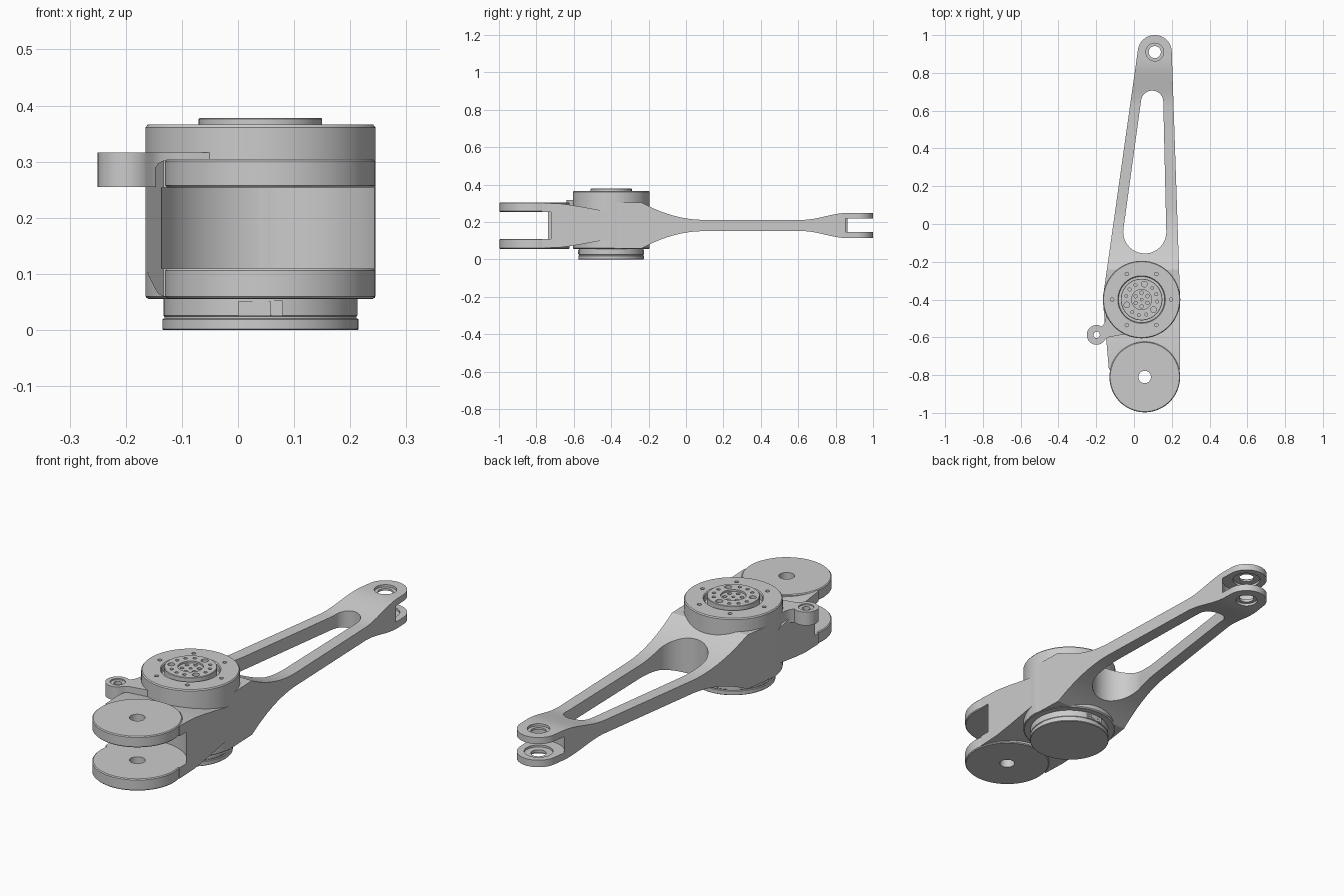
import bpy, bmesh, math
from mathutils import Vector
from mathutils.geometry import convex_hull_2d

if "Cube" in bpy.data.objects:
    bpy.data.objects.remove(bpy.data.objects["Cube"])

HUB = (0.04, -0.40)      # motor axis
FORK = (0.057, -0.81)    # big fork axis
TIP = (0.11, 0.91)       # small fork axis
MID = 0.181              # mid height of arm


def finish(name, bm):
    bmesh.ops.remove_doubles(bm, verts=bm.verts, dist=1e-5)
    bmesh.ops.recalc_face_normals(bm, faces=bm.faces)
    me = bpy.data.meshes.new(name)
    bm.to_mesh(me)
    bm.free()
    ob = bpy.data.objects.new(name, me)
    bpy.context.collection.objects.link(ob)
    return ob


def add_prism(bm, base, offset):
    f = bm.faces.new([bm.verts.new(p) for p in base])
    r = bmesh.ops.extrude_face_region(bm, geom=[f], use_keep_orig=True)
    vs = [g for g in r['geom'] if isinstance(g, bmesh.types.BMVert)]
    bmesh.ops.translate(bm, verts=vs, vec=offset)


def circle(c, r, n=64, a0=0, a1=360):
    full = a1 - a0 == 360
    k = n if full else n - 1
    return [(c[0] + r * math.cos(math.radians(a0 + (a1 - a0) * i / k)),
             c[1] + r * math.sin(math.radians(a0 + (a1 - a0) * i / k))) for i in range(n)]


def hull(c1, r1, c2, r2):
    pts = [Vector(p) for p in circle(c1, r1, 96) + circle(c2, r2, 96)]
    return [tuple(pts[i]) for i in convex_hull_2d(pts)]


def prisms(name, parts):
    """parts: (outline in xy, z0, z1)"""
    bm = bmesh.new()
    for pts, z0, z1 in parts:
        add_prism(bm, [(x, y, z0) for x, y in pts], (0, 0, z1 - z0))
    return finish(name, bm)


def side_prism(name, yz):
    bm = bmesh.new()
    add_prism(bm, [(-0.5, y, z) for y, z in yz], (1, 0, 0))
    return finish(name, bm)


def lathe(name, c, profile, n=96):
    bm = bmesh.new()
    vs = [bm.verts.new((c[0] + r, c[1], z)) for r, z in profile]
    es = [bm.edges.new((vs[i], vs[(i + 1) % len(vs)])) for i in range(len(vs))
          if profile[i][0] + profile[(i + 1) % len(vs)][0] > 0]
    bmesh.ops.spin(bm, geom=vs + es, cent=(c[0], c[1], 0), axis=(0, 0, 1),
                   angle=2 * math.pi, steps=n)
    return finish(name, bm)


def boolean(ob, cutter, op='DIFFERENCE'):
    m = ob.modifiers.new('cut', 'BOOLEAN')
    m.operation, m.object, m.solver = op, cutter, 'EXACT'
    bpy.context.view_layer.objects.active = ob
    bpy.ops.object.modifier_apply(modifier=m.name)
    bpy.data.objects.remove(cutter)


def polar(r, a):
    return (HUB[0] + r * math.cos(math.radians(a)), HUB[1] + r * math.sin(math.radians(a)))


# Long arm: plan outline intersected with the side profile
def half(y):
    if y < 0.1:
        return min(0.124, 0.03 + 0.1 * ((0.1 - y) / 0.35) ** 2)
    t = min(1, max(0, (y - 0.62) / 0.25))
    return 0.03 + 0.038 * t * t * (3 - 2 * t)


ys = ([-0.65, -0.24] + [-0.22 + 0.02 * i for i in range(17)]
      + [0.62 + 0.25 * i / 12 for i in range(13)] + [1.05])
arm = prisms('long_arm', [(hull(HUB, 0.204, TIP, 0.09), 0.0, 0.4)])
boolean(arm, side_prism('arm_profile', [(y, MID + half(y)) for y in ys]
                        + [(y, MID - half(y)) for y in reversed(ys)]), 'INTERSECT')
boolean(arm, prisms('arm_window', [(hull((0.057, -0.042), 0.114, (0.096, 0.647), 0.059), -0.1, 0.5)]))
boolean(arm, prisms('tip_slot', [(circle(TIP, 0.108), 0.145, 0.219)]))
boolean(arm, prisms('tip_bore', [(circle(TIP, 0.032, 48), 0.0, 0.4)]))
boolean(arm, prisms('tip_counterbores', [(circle(TIP, 0.047, 48), 0.238, 0.3),
                                         (circle(TIP, 0.06, 48), 0.136, 0.229),
                                         (circle(TIP, 0.047, 48), 0.08, 0.124)]))

# Web joining the hub to the big fork, tapering towards the hub
web = prisms('fork_web', [(hull(HUB, 0.2045, FORK, 0.186), 0.0, 0.4)])
top = [(-0.77, 0.302), (-0.66, 0.297), (-0.58, 0.285), (-0.42, 0.256)]
boolean(web, side_prism('web_profile', top + [(y, 2 * MID - z) for y, z in reversed(top)]), 'INTERSECT')
boolean(web, prisms('web_slot', [(circle(FORK, 0.206, 128), 0.11, 0.254)]))

# Big fork discs
for name, z0, z1 in (('lower_fork_disc', 0.056, 0.11), ('upper_fork_disc', 0.254, 0.305)):
    lathe(name, FORK, [(0.033, z0), (0.183, z0), (0.187, z0 + 0.004),
                       (0.187, z1 - 0.004), (0.183, z1), (0.033, z1)])

# Hub housing with recess and bolt holes
hub = lathe('hub_housing', HUB, [(0, 0.055), (0.2, 0.055), (0.205, 0.06), (0.205, 0.361), (0.201, 0.366),
                                 (0.126, 0.366), (0.122, 0.362), (0.122, 0.335), (0, 0.335)])
boolean(hub, prisms('hub_holes', [(circle(polar(0.156, 60 * i), 0.009, 20), 0.34, 0.4) for i in range(6)]))

# Output flange with hole pattern
flange = lathe('output_flange', HUB, [(0, 0.33), (0.11, 0.33), (0.11, 0.376), (0.108, 0.378),
                                      (0.053, 0.378), (0.053, 0.37), (0, 0.37)])
holes = []
for i in range(3):
    a = 80 + 120 * i
    holes += [(circle(polar(0.083, a), 0.015, 24), 0.355, 0.4)]
    holes += [(circle(polar(0.083, a + d), 0.008, 16), 0.36, 0.4) for d in (-33, 33, 60)]
holes += [(circle(polar(0.036, 30 + 60 * i), 0.009, 16), 0.35, 0.4) for i in range(6)]
holes += [(circle(HUB, 0.007, 16), 0.35, 0.4)]
boolean(flange, prisms('flange_holes', holes))

# Motor base under the hub
lathe('motor_base', HUB, [(0, 0), (0.173, 0), (0.175, 0.002), (0.175, 0.019), (0.171, 0.021),
                          (0.171, 0.024), (0.173, 0.026), (0.173, 0.06), (0, 0.06)])

# Connector panels on front and back of the motor base
for side, s in (('front', -1), ('back', 1)):
    bm = bmesh.new()
    y = HUB[1] + s * 0.16
    for x0, x1, z0, z1, d in ((0.0, 0.058, 0.025, 0.051, 0.015), (0.061, 0.079, 0.025, 0.053, 0.014)):
        add_prism(bm, [(x0, y, z0), (x1, y, z0), (x1, y, z1), (x0, y, z1)], (0, s * d, 0))
    for x, z, r in ((0.014, 0.038, 0.0085), (0.045, 0.038, 0.0085), (0.07, 0.044, 0.002), (0.07, 0.034, 0.002)):
        add_prism(bm, [(px, y, pz) for px, pz in circle((x, z), r, 20)], (0, s * 0.0165, 0))
    finish(side + '_connector', bm)

# Side ear with a counterbored hole
EAR = (-0.198, -0.587)
ear = prisms('side_ear', [(circle(EAR, 0.052, 40, 58, 312)
                           + [(-0.152, -0.611), (-0.135, -0.6), (-0.105, -0.594), (-0.03, -0.58),
                              (-0.05, -0.48), (-0.148, -0.475), (-0.15, -0.505), (-0.158, -0.528)],
                           0.255, 0.316)])
boolean(ear, prisms('ear_hole', [(circle(EAR, 0.017, 32), 0.2, 0.4)]))
boolean(ear, prisms('ear_counterbore', [(circle(EAR, 0.032, 32), 0.31, 0.4)]))

# Smooth shading with sharp edges kept
bpy.ops.object.select_all(action='SELECT')
bpy.context.view_layer.objects.active = arm
bpy.ops.object.shade_smooth_by_angle(angle=math.radians(25))
